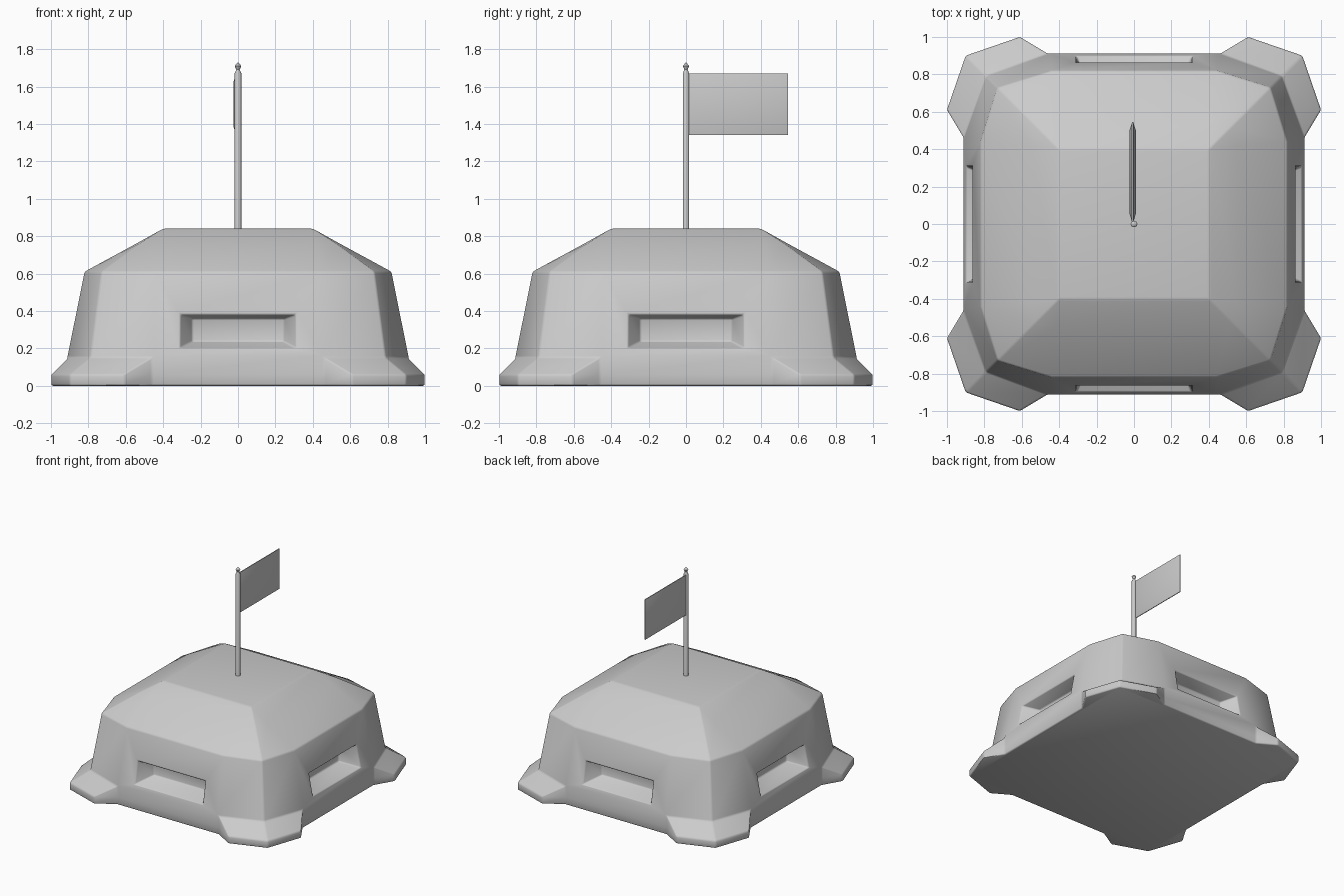
import bpy, bmesh, math
from mathutils import Matrix, Vector

cube = bpy.data.objects.get("Cube")
if cube:
    bpy.data.objects.remove(cube, do_unlink=True)

GREY = (0.6, 0.6, 0.6, 1)
mat = bpy.data.materials.new("plain grey")
mat.use_nodes = True
mat.diffuse_color = GREY
mat.node_tree.nodes["Principled BSDF"].inputs["Base Color"].default_value = GREY


def finish(bm, name, angle, bevel=0):
    """Turn a bmesh into a shaded, coloured object."""
    bmesh.ops.remove_doubles(bm, verts=bm.verts, dist=0.0005)
    bmesh.ops.recalc_face_normals(bm, faces=bm.faces)
    mesh = bpy.data.meshes.new(name)
    bm.to_mesh(mesh)
    bm.free()
    mesh.materials.append(mat)
    obj = bpy.data.objects.new(name, mesh)
    bpy.context.collection.objects.link(obj)
    bpy.ops.object.select_all(action='DESELECT')
    obj.select_set(True)
    bpy.context.view_layer.objects.active = obj
    if bevel:
        mod = obj.modifiers.new("soft_edges", 'BEVEL')
        mod.width = bevel
        mod.segments = 2
        mod.limit_method = 'ANGLE'
        mod.angle_limit = math.radians(20)
        bpy.ops.object.modifier_apply(modifier=mod.name)
    bpy.ops.object.shade_smooth_by_angle(angle=math.radians(angle))
    return obj


def corner(side, half, diag):
    """One corner of a wall outline, from the +x side round to the +y side."""
    return [(half, side), (half, side), (diag, diag), (side, half), (side, half)]


# Bunker shell: outlines from the ground up, one corner each, turned four times
foot = [(0.91, 0.46), (1.0, 0.61), (0.9, 0.9), (0.61, 1.0), (0.46, 0.91)]
rings = [
    (0.0, foot),
    (0.06, foot),
    (0.15, corner(0.46, 0.91, 0.79)),
    (0.61, corner(0.44, 0.82, 0.73)),
    (0.757, corner(0.42, 0.55, 0.53)),
    (0.84, corner(0.4, 0.4, 0.4)),
]
WALL = 2
bm = bmesh.new()
loops = []
for z, pts in rings:
    loop = []
    for k in range(4):
        turn = Matrix.Rotation(k * math.pi / 2, 3, 'Z')
        loop += [bm.verts.new(turn @ Vector((x, y, z))) for x, y in pts]
    loops.append(loop)

count = len(loops[0])
bm.faces.new(loops[0])
bm.faces.new([loops[-1][k * 5] for k in range(4)])


def bridge(a, b):
    for i in range(4):
        j = (i + 1) % 4
        bm.faces.new((a[i], a[j], b[j], b[i]))


for level in range(len(loops) - 1):
    low, high = loops[level], loops[level + 1]
    for i in range(count):
        j = (i + 1) % count
        quad = (low[i], low[j], high[j], high[i])
        if level == WALL and i % 5 == 4:
            # Tapered firing slit in the middle of each wall
            turn = Matrix.Rotation((i // 5 + 1) * math.pi / 2, 3, 'Z')

            def slit(width, z0, z1, x0, x1):
                spots = ((x0, -width, z0), (x0, width, z0), (x1, width, z1), (x1, -width, z1))
                # Outline order follows the wall quad, which runs along local +y
                return [bm.verts.new(turn @ Vector(p)) for p in spots]

            def wall_x(z):
                return 0.91 - 0.09 * (z - 0.15) / 0.46

            opening = slit(0.31, 0.2, 0.38, wall_x(0.2), wall_x(0.38))
            back = slit(0.245, 0.235, 0.36, 0.74, 0.74)
            bridge(quad, opening)
            bridge(opening, back)
            bm.faces.new(back)
        else:
            bm.faces.new(quad)
finish(bm, "bunker_shell", 40, 0.01)

# Flagpole with a pointed finial, turned from a profile
profile = [(0, 0), (0.018, 0), (0.018, 1.67), (0.009, 1.69), (0.018, 1.71), (0, 1.73)]
bm = bmesh.new()
verts = [bm.verts.new((r, 0, z)) for r, z in profile]
edges = [bm.edges.new(pair) for pair in zip(verts, verts[1:])]
bmesh.ops.spin(bm, geom=verts + edges, cent=(0, 0, 0), axis=(0, 0, 1),
               angle=math.tau, steps=10, use_merge=True)
finish(bm, "flagpole", 40)

# Flag: a thin plate, padded out on both sides
bm = bmesh.new()


def plate(x, inset):
    y0, y1, z0, z1 = 0.01 + inset, 0.545 - inset, 1.34 + inset, 1.67 - inset
    return [bm.verts.new((x, y, z)) for y, z in ((y0, z0), (y1, z0), (y1, z1), (y0, z1))]


layers = [plate(-0.024, 0.045), plate(-0.01, 0), plate(-0.004, 0), plate(0.01, 0.045)]
for a, b in zip(layers, layers[1:]):
    bridge(a, b)
bm.faces.new(layers[0])
bm.faces.new(layers[-1])
finish(bm, "flag", 40)
